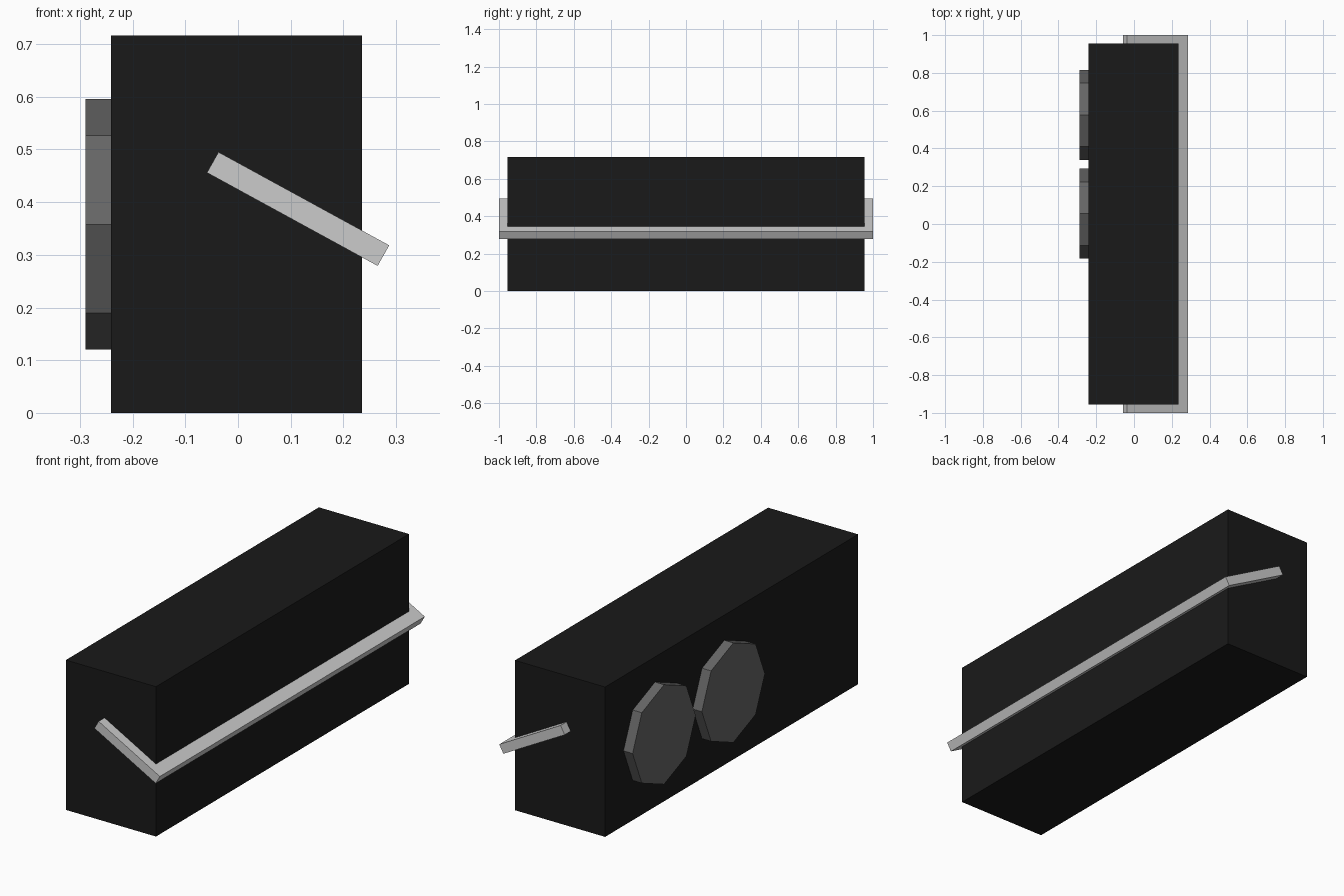
import bpy, bmesh
from math import pi
from mathutils import Vector, Matrix

if "Cube" in bpy.data.objects:
    bpy.data.objects.remove(bpy.data.objects["Cube"])


def paint(ob, name, v):
    mat = bpy.data.materials.get(name) or bpy.data.materials.new(name)
    mat.diffuse_color = (v, v, v, 1)
    mat.use_nodes = True
    mat.node_tree.nodes["Principled BSDF"].inputs["Base Color"].default_value = mat.diffuse_color
    ob.data.materials.append(mat)


def add_object(name, bm):
    bmesh.ops.recalc_face_normals(bm, faces=bm.faces)
    me = bpy.data.meshes.new(name)
    bm.to_mesh(me)
    bm.free()
    ob = bpy.data.objects.new(name, me)
    bpy.context.collection.objects.link(ob)
    return ob


# Case body
bm = bmesh.new()
bmesh.ops.create_cube(bm, size=1, matrix=Matrix.Translation((-0.003, 0, 0.358))
                      @ Matrix.Diagonal((0.476, 1.91, 0.716, 1)))
paint(add_object("case_body", bm), "black", 0.01)

# Tilted U-shaped handle: outline in its own plane, extruded to thickness
outer = Vector((0.287, 0, 0.318))
along = Vector((-0.324, 0, 0.177))
thick = Vector((-0.022, 0, -0.039))
inner = 0.2
outline = [(1, -1), (0, -1), (0, 1), (1, 1), (1, 0.95), (inner, 0.95), (inner, -0.95), (1, -0.95)]
bm = bmesh.new()
face = bm.faces.new([bm.verts.new(outer + along * a + Vector((0, y, 0))) for a, y in outline])
ext = bmesh.ops.extrude_face_region(bm, geom=[face], use_keep_orig=True)
bmesh.ops.translate(bm, vec=thick, verts=[v for v in ext["geom"] if isinstance(v, bmesh.types.BMVert)])
add_object("handle", bm)

# Two octagonal knobs on the left side
for name, y in (("knob_rear", 0.578), ("knob_front", 0.055)):
    bm = bmesh.new()
    bmesh.ops.create_cone(bm, cap_ends=True, segments=8, radius1=0.238, radius2=0.238, depth=0.055,
                          matrix=Matrix.Translation((-0.2615, y, 0.358)) @ Matrix.Rotation(pi / 2, 4, 'Y'))
    paint(add_object(name, bm), "dark_grey", 0.13)
